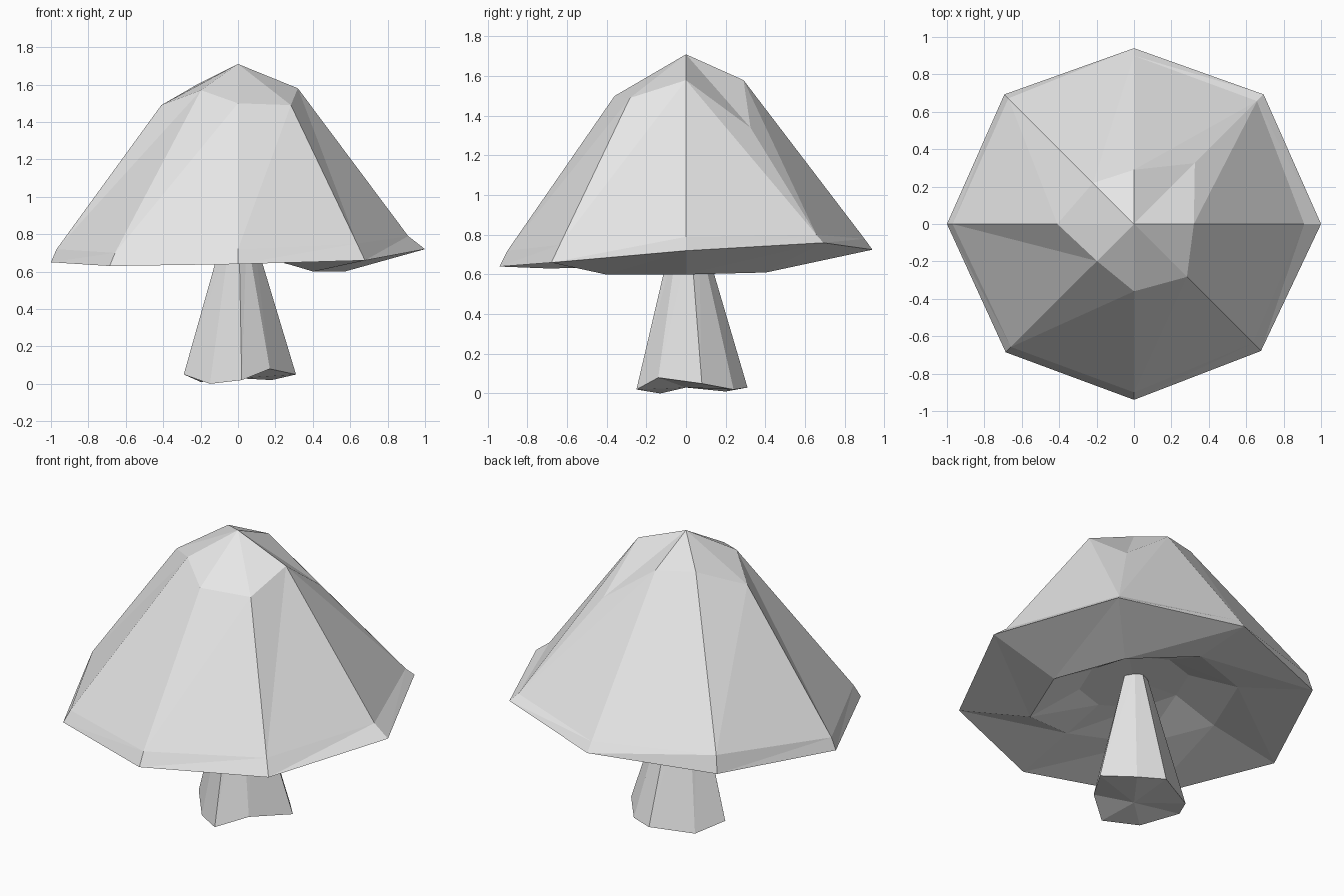
import bpy
import bmesh
from math import cos, sin, tau

SIDES = 8

default_cube = bpy.data.objects.get("Cube")
if default_cube:
    bpy.data.objects.remove(default_cube, do_unlink=True)

# One plain colour for everything
grey = bpy.data.materials.new("light_grey")
grey.use_nodes = True
colour = (0.8, 0.8, 0.8, 1.0)
grey.diffuse_color = colour
grey.node_tree.nodes["Principled BSDF"].inputs["Base Color"].default_value = colour


def octagon(bm, radii, heights):
    """Ring of vertices at even angles with its own radius and height each."""
    ring = []
    for i, (radius, height) in enumerate(zip(radii, heights)):
        angle = tau * i / SIDES
        ring.append(bm.verts.new((radius * cos(angle), radius * sin(angle), height)))
    return ring


def bridge(bm, lower, upper, flipped=()):
    """Join two rings with triangles; flipped sides use the other diagonal."""
    for i in range(SIDES):
        j = (i + 1) % SIDES
        a, b, c, d = lower[i], lower[j], upper[j], upper[i]
        if i in flipped:
            bm.faces.new((a, b, d))
            bm.faces.new((b, c, d))
        else:
            bm.faces.new((a, b, c))
            bm.faces.new((a, c, d))


def fan(bm, ring, tip):
    """Close a ring with triangles meeting at a point."""
    centre = bm.verts.new(tip)
    for i in range(SIDES):
        bm.faces.new((ring[i], ring[(i + 1) % SIDES], centre))


def finish(bm, name):
    bmesh.ops.recalc_face_normals(bm, faces=bm.faces[:])
    mesh = bpy.data.meshes.new(name)
    bm.to_mesh(mesh)
    bm.free()
    mesh.materials.append(grey)
    part = bpy.data.objects.new(name, mesh)
    bpy.context.collection.objects.link(part)
    return part


# Cap: crown, bevelled rim and hollow underside, counter-clockwise from +x
bm = bmesh.new()
crown = octagon(bm, (.32, .46, .29, .31, .41, .28, .36, .4),
                (1.58, 1.34, 1.58, 1.6, 1.49, 1.57, 1.5, 1.49))
shoulder = octagon(bm, (.91, .93, .9, .95, .97, .93, .9, .9),
                   (.79, .8, .78, .79, .72, .7, .72, .75))
rim = octagon(bm, (1, .98, .94, .98, 1, .97, .94, .96),
              (.72, .76, .725, .69, .65, .63, .64, .66))
lip = octagon(bm, [.57] * SIDES, (.6, .61, .7, .73, .73, .73, .72, .6))
hollow = octagon(bm, [.3] * SIDES, (.76, .78, .8, .82, .82, .8, .78, .76))
fan(bm, crown, (0, 0, 1.71))
bridge(bm, shoulder, crown, flipped=(0,))
bridge(bm, rim, shoulder)
bridge(bm, lip, rim)
bridge(bm, hollow, lip)
fan(bm, hollow, (0, 0, .8))
finish(bm, "mushroom_cap")

# Stem: uneven foot tapering up into the hollow of the cap
foot_points = ((.31, .08, .05), (.18, .24, .02), (.03, .31, .03), (-.2, .2, .01),
               (-.29, .04, .05), (-.15, -.13, 0), (.02, -.25, .02), (.17, -.14, .08))
taper = .27
bm = bmesh.new()
foot = [bm.verts.new(p) for p in foot_points]
neck = [bm.verts.new((x * taper, y * taper, .8)) for x, y, z in foot_points]
bridge(bm, foot, neck)
fan(bm, foot, (0, 0, .03))
bm.faces.new(neck)
finish(bm, "mushroom_stem")
